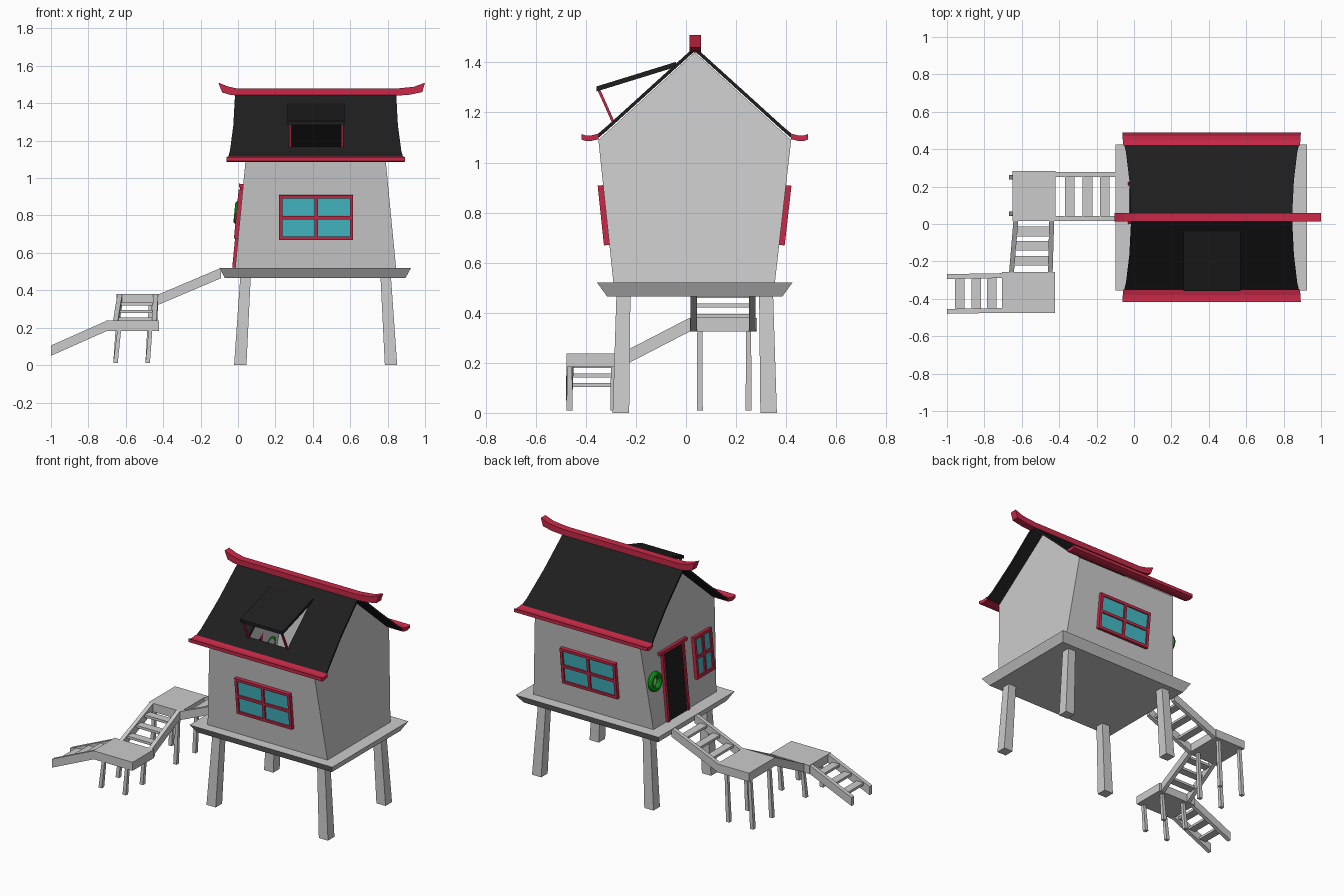
import bpy, bmesh
from mathutils import Vector, Matrix

if "Cube" in bpy.data.objects:
    bpy.data.objects.remove(bpy.data.objects["Cube"])


def material(name, rgb):
    m = bpy.data.materials.new(name)
    m.diffuse_color = (*rgb, 1)
    m.use_nodes = True
    m.node_tree.nodes["Principled BSDF"].inputs["Base Color"].default_value = m.diffuse_color
    return m


RED = material("red", (0.58, 0.022, 0.065))
BLACK = material("black", (0.013, 0.013, 0.013))
CYAN = material("glass", (0.06, 0.50, 0.57))
GREEN = material("green", (0.005, 0.40, 0.01))
CX, CY = 0.415, 0.035          # centre of the hut


def finish(name, bm, mat=None, M=None):
    bmesh.ops.recalc_face_normals(bm, faces=bm.faces)
    me = bpy.data.meshes.new(name)
    bm.to_mesh(me)
    bm.free()
    ob = bpy.data.objects.new(name, me)
    bpy.context.collection.objects.link(ob)
    if mat:
        me.materials.append(mat)
    if M:
        ob.matrix_world = M
    return ob


def loft(name, solids, mat=None, M=None):
    """Each solid is a list of rings, skinned together and capped."""
    bm = bmesh.new()
    for rings in solids:
        vs = [[bm.verts.new(p) for p in r] for r in rings]
        n = len(vs[0])
        for a, b in zip(vs, vs[1:]):
            for i in range(n):
                j = (i + 1) % n
                bm.faces.new((a[i], a[j], b[j], b[i]))
        bm.faces.new(vs[0])
        bm.faces.new(vs[-1])
    return finish(name, bm, mat, M)


def rect(x0, x1, y0, y1, z):
    return [(x0, y0, z), (x1, y0, z), (x1, y1, z), (x0, y1, z)]


def box(x0, x1, y0, y1, z0, z1):
    return [rect(x0, x1, y0, y1, z0), rect(x0, x1, y0, y1, z1)]


def post(top, bottom, ht, hb):
    return [rect(p[0] - h, p[0] + h, p[1] - h, p[1] + h, p[2])
            for p, h in ((bottom, hb), (top, ht))]


# Platform and splayed legs
loft("platform", [[rect(-0.07, 0.895, -0.315, 0.385, 0.465),
                   rect(-0.10, 0.925, -0.355, 0.425, 0.52)]])
for sx, nx in ((-1, "left"), (1, "right")):
    for sy, ny in ((-1, "front"), (1, "back")):
        loft(f"{ny}_{nx}_leg", [post((CX + sx * 0.375, CY + sy * 0.285, 0.47),
                                     (CX + sx * 0.403, CY + sy * 0.295, 0), 0.028, 0.033)])

# Walls: open-topped shell with gables
bm = bmesh.new()
V = lambda *p: bm.verts.new(p)
low = [V(*p) for p in rect(-0.015, 0.845, -0.29, 0.355, 0.52)]
top = [V(*p) for p in rect(0.04, 0.79, -0.35, 0.42, 1.09)]
apex = [V(0.074, CY, 1.44), V(0.756, CY, 1.44)]
bm.faces.new((low[0], low[1], top[1], top[0]))
bm.faces.new((low[2], low[3], top[3], top[2]))
bm.faces.new((low[1], low[2], top[2], apex[1], top[1]))
bm.faces.new((low[3], low[0], top[0], apex[0], top[3]))
bm.faces.new(low)
finish("walls", bm)


# Roof slopes with red upturned eaves: (distance from ridge, z, half width)
def slab(profile, s, t):
    return [[(CX - w, CY + s * d, z), (CX + w, CY + s * d, z),
             (CX + w, CY + s * d, z - t), (CX - w, CY + s * d, z - t)] for d, z, w in profile]


slope = [(0, 1.463, 0.43), (0.2, 1.282, 0.44), (0.35, 1.146, 0.458), (0.39, 1.112, 0.468), (0.415, 1.106, 0.472)]
eave = [(0.385, 1.115, 0.472), (0.415, 1.108, 0.475), (0.435, 1.108, 0.476), (0.453, 1.114, 0.477)]
roofs = {}
for s, n in ((-1, "front"), (1, "back")):
    roofs[n] = loft(f"{n}_roof", [slab(slope, s, 0.018)], BLACK)
    loft(f"{n}_eave_trim", [slab(eave, s, 0.022)], RED)

# Skylight opening cut in the front slope
cutter = loft("cutter", [box(0.28, 0.56, -0.29, -0.06, 1.0, 1.6)])
cutter.hide_render = True
mod = roofs["front"].modifiers.new("opening", "BOOLEAN")
mod.operation, mod.object, mod.solver = "DIFFERENCE", cutter, "EXACT"
bpy.context.view_layer.objects.active = roofs["front"]
bpy.ops.object.modifier_apply(modifier=mod.name)
bpy.data.objects.remove(cutter)

# Propped skylight lid and its red struts
loft("skylight_lid", [[[(0.265, y, z), (0.57, y, z), (0.57, y, z - 0.02), (0.265, y, z - 0.02)]
                       for y, z in ((-0.04, 1.402), (-0.357, 1.304))]], BLACK)
loft("skylight_struts", [post((x, -0.348, 1.29), (x, -0.29, 1.16), 0.006, 0.006)
                         for x in (0.28, 0.558)], RED)

# Ridge beam with upturned ends: (x bottom, z bottom, x top, z top)
ridge = [(-0.085, 1.458, -0.105, 1.51), (-0.045, 1.446, -0.055, 1.49), (0.0, 1.44, 0.0, 1.478),
         (0.84, 1.44, 0.84, 1.478), (0.92, 1.446, 0.94, 1.488), (0.985, 1.46, 1.0, 1.51)]
loft("ridge_beam", [[[(a, 0.013, b), (a, 0.06, b), (c, 0.06, d), (c, 0.013, d)]
                     for a, b, c, d in ridge]], RED)


# Wall frames: local x along the wall, y up it, z outward
def wall_frame(origin, u, v):
    u, v = Vector(u), Vector(v).normalized()
    M = Matrix((u, v, u.cross(v))).transposed().to_4x4()
    M.translation = origin
    return M


FRONT = wall_frame((CX, -0.29, 0.52), (1, 0, 0), (0, -0.06, 0.57))
BACK = wall_frame((CX, 0.355, 0.52), (-1, 0, 0), (0, 0.065, 0.57))
LEFT = wall_frame((-0.015, CY, 0.52), (0, -1, 0), (0.055, 0, 0.57))


def window(name, M, u, half, v0, v1, b=0.018):
    a, c, vm = u - half, u + half, (v0 + v1) / 2
    bars = [(a, c, v0, v0 + b), (a, c, v1 - b, v1), (a, a + b, v0 + b, v1 - b),
            (c - b, c, v0 + b, v1 - b), (u - b / 2, u + b / 2, v0 + b, v1 - b),
            (a + b, c - b, vm - b / 2, vm + b / 2)]
    loft(name + "_frame", [box(*r, 0, 0.022) for r in bars], RED, M)
    loft(name + "_glass", [box(a + b / 2, c - b / 2, v0 + b / 2, v1 - b / 2, 0, 0.013)], CYAN, M)


window("front_window", FRONT, 0.003, 0.198, 0.152, 0.392)
window("back_window", BACK, 0.0, 0.198, 0.152, 0.392)
window("side_window", LEFT, 0.215, 0.09, 0.155, 0.42)

# Door with red frame, slightly wider at the top
loft("door", [box(-0.185, 0.025, 0, 0.43, 0, 0.008)], BLACK, LEFT)
loft("door_frame", [[rect(-0.19, -0.17, 0.0, 0.43, 0), rect(-0.19, -0.17, 0.0, 0.43, 0.016)],
                    [rect(0.015, 0.035, 0.0, 0.43, 0), rect(0.015, 0.035, 0.0, 0.43, 0.016)],
                    box(-0.215, 0.06, 0.43, 0.45, 0, 0.022)], RED, LEFT)

# Green wreath beside the door
bpy.ops.mesh.primitive_torus_add(major_segments=24, minor_segments=10,
                                 major_radius=0.045, minor_radius=0.018)
wreath = bpy.context.object
wreath.name = "wreath"
wreath.data.materials.append(GREEN)
wreath.matrix_world = LEFT @ Matrix.Translation((-0.285, 0.295, 0.016))
bpy.ops.object.shade_smooth_by_angle()

# Landings with thin splayed posts
for name, x0, x1, y0, y1, z, ys in (("upper", -0.65, -0.42, 0.015, 0.283, 0.38, (0.055, 0.25)),
                                    ("lower", -0.705, -0.422, -0.477, -0.257, 0.238, (-0.465, -0.29))):
    loft(f"{name}_landing", [box(x0, x1, y0, y1, z - 0.055, z)])
    loft(f"{name}_landing_posts", [post((xt, y, z - 0.05), (xb, y, 0.01), 0.01, 0.012)
                                   for y in ys for xt, xb in ((-0.635, -0.655), (-0.468, -0.483))])


# Stair flights: two stringers (top edge start, end) and treads between
def stair(name, rails, depth=0.055, h=0.013):
    rails = [(Vector(a), Vector(b)) for a, b in rails]
    side = (rails[1][0] - rails[0][0]).normalized() * h
    drop = Vector((0, 0, -depth))
    solids = [[[p - side, p + side, p + side + drop, p - side + drop] for p in r] for r in rails]
    for t in (0.2, 0.48, 0.77):
        rings = []
        for a, b in rails:
            c = a.lerp(b, t) + drop * 0.45
            run = b - a
            run.z = 0
            run = run.normalized() * 0.026
            up = Vector((0, 0, 0.008))
            rings.append([c - run - up, c + run - up, c + run + up, c - run + up])
        solids.append(rings)
    loft(name, solids)


stair("upper_stairs", [((-0.09, y, 0.52), (-0.42, y, 0.38)) for y in (0.03, 0.265)])
stair("middle_stairs", [((-0.632, 0.015, 0.38), (-0.655, -0.26, 0.238)),
                        ((-0.44, 0.015, 0.38), (-0.448, -0.26, 0.238))])
stair("lower_stairs", [((-0.70, y, 0.238), (-1.0, y - 0.005, 0.105)) for y in (-0.462, -0.276)])
